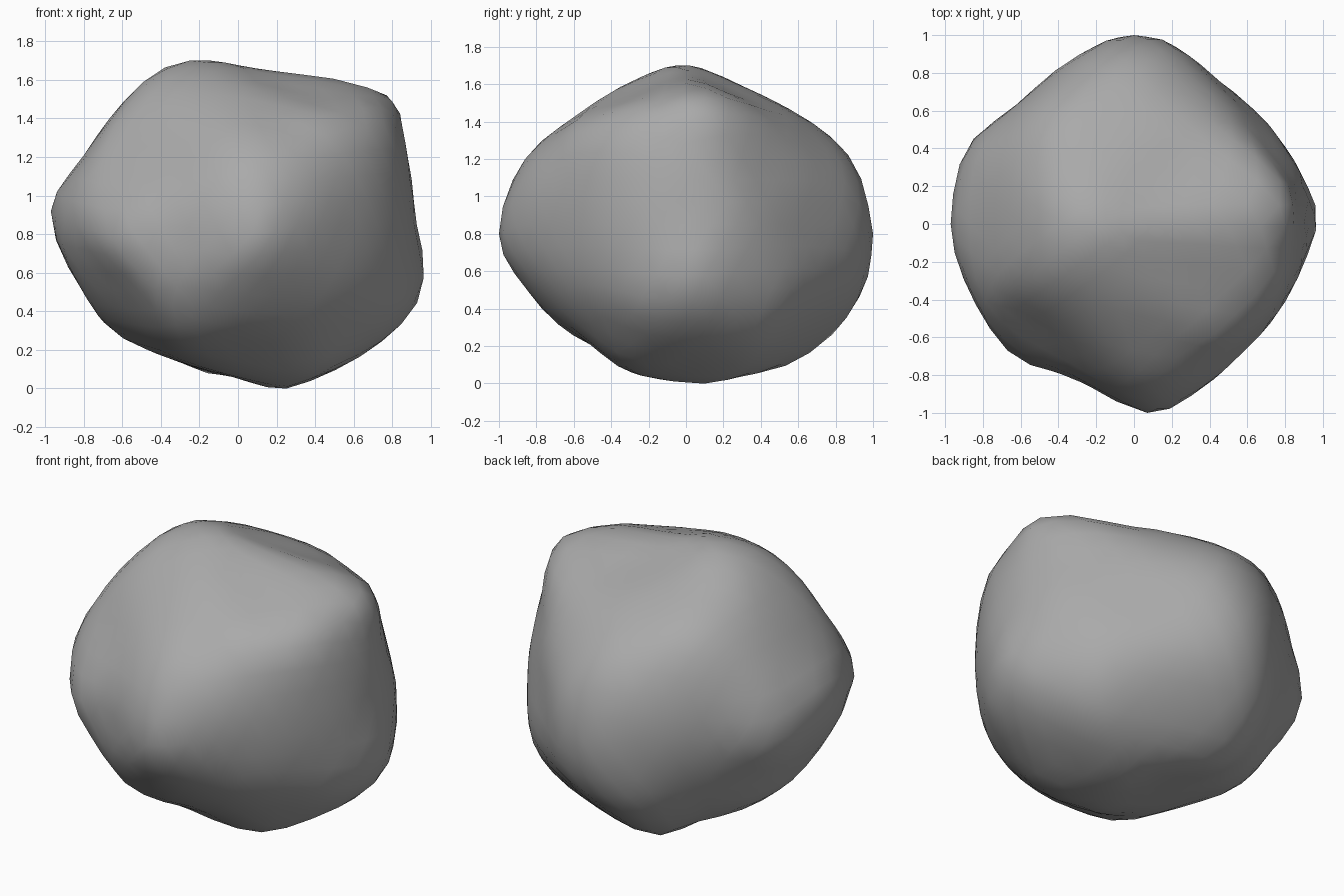
import bpy, bmesh, math
from mathutils import Vector

cube = bpy.data.objects.get("Cube")
if cube:
    bpy.data.objects.remove(cube)

CENTRE = Vector((0, 0, 0.85))
H, C, S = math.sqrt(0.5), math.cos(math.radians(20)), math.sin(math.radians(20))

# Outline sections: across axis, up axis, outline radius at even angles
SECTIONS = [
    ((1, 0, 0), (0, 0, 1),
     (.92, .95, .99, .85, .83, .92, .87, .88, .97, .88, .87, .78, .79, .89, .95, 1.01)),
    ((0, 1, 0), (0, 0, 1),
     (.99, .96, .84, .8, .85, .82, .83, .94, .99, .92, .86, .83, .83, .88, .98, 1.02)),
    ((1, 0, 0), (0, 1, 0),
     (.95, .92, .89, .95, 1, .93, .9, .95, .97, .95, .95, .87, .95, .95, .9, .91)),
    ((H, H, 0), (-S * H, S * H, C),
     (.85, .87, .85, .82, .85, .92, .89, .91, .94, .92, .89, .79, .85, .89, .98, .95)),
    ((-H, -H, 0), (S * H, -S * H, C),
     (.92, .82, .82, .83, .79, .9, .96, .86, .87, .93, .91, .9, .81, .82, .82, .85)),
    ((-H, H, 0), (S * H, S * H, C),
     (.88, .91, .92, .8, .78, .92, 1.02, .94, .89, .9, .87, .82, .79, .78, .88, .88)),
]

# Corners that stand out of the rounded stone
CORNERS = [
    (.07, -1, .8), (-.97, 0, .92), (-.25, -.05, 1.7), (.77, .1, 1.52),
    (.25, .1, 0), (0, 1, .8), (.96, .1, .58), (-.85, .45, .8),
    (-.67, -.67, .8), (.39, -.32, .09), (-.21, .55, .11), (0, -.33, .09),
]


def outline_radius(radii, angle):
    """Smooth closed interpolation of an outline."""
    n = len(radii)
    place = (angle / math.tau) % 1 * n
    i, t = int(place), place % 1
    a, b, c, d = (radii[(i + k) % n] for k in (-1, 0, 1, 2))
    return b + t / 2 * (c - a + t * (2 * a - 5 * b + 4 * c - d + t * (3 * (b - c) + d - a)))


def surface_radius(direction):
    """Blend the nearby sections, never going outside any outline."""
    limit, total, weights = 2, 0, 0
    for across, up, radii in SECTIONS:
        u, v = direction.dot(Vector(across)), direction.dot(Vector(up))
        flat = u * u + v * v
        radius = outline_radius(radii, math.atan2(v, u))
        weight = (max(1 - flat, 0) + 0.02) ** -2
        total += weight * radius
        weights += weight
        limit = min(limit, radius / max(math.sqrt(flat), 0.05))
    return min(limit, total / weights)


# Boulder body
bm = bmesh.new()
bmesh.ops.create_icosphere(bm, subdivisions=4, radius=1)
for vert in bm.verts:
    direction = vert.co.normalized()
    vert.co = direction * surface_radius(direction) + CENTRE
bmesh.ops.smooth_vert(bm, verts=bm.verts, factor=0.5,
                      use_axis_x=True, use_axis_y=True, use_axis_z=True)

# Pull out the corners with a soft falloff
for corner in map(Vector, CORNERS):
    aim = (corner - CENTRE).normalized()
    nearest = max(bm.verts, key=lambda v: (v.co - CENTRE).normalized().dot(aim))
    start = nearest.co.copy()
    for vert in bm.verts:
        reach = (vert.co - start).length / 0.22
        vert.co += (corner - start) * math.exp(-reach * reach)

for face in bm.faces:
    face.smooth = True
mesh = bpy.data.meshes.new("boulder")
bm.to_mesh(mesh)
bm.free()
boulder = bpy.data.objects.new("boulder", mesh)
bpy.context.collection.objects.link(boulder)

# Stone colour
stone = bpy.data.materials.new("stone grey")
stone.use_nodes = True
grey = (0.4, 0.4, 0.4, 1)
stone.diffuse_color = grey
stone.node_tree.nodes["Principled BSDF"].inputs["Base Color"].default_value = grey
mesh.materials.append(stone)
